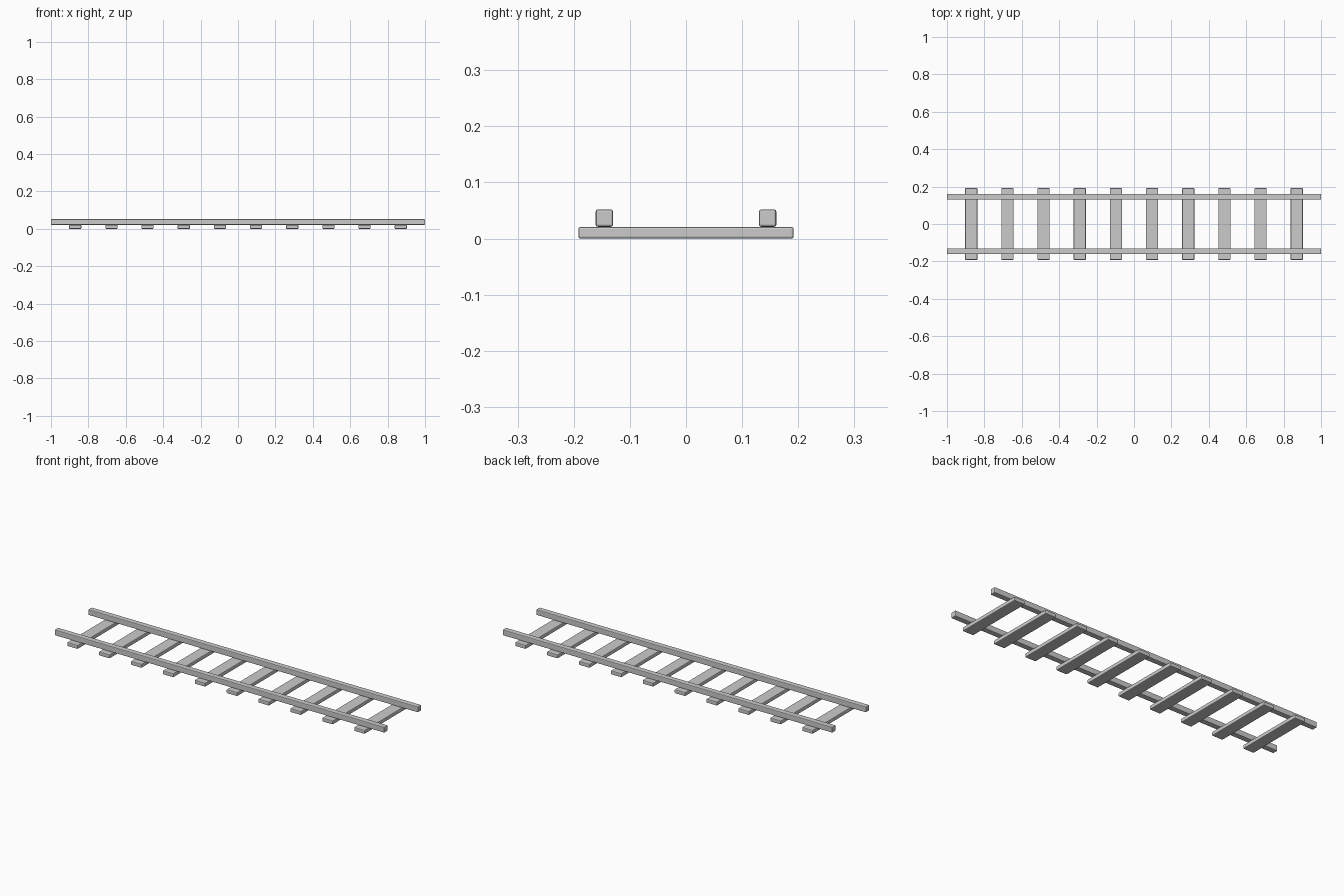
import bpy

if "Cube" in bpy.data.objects:
    bpy.data.objects.remove(bpy.data.objects["Cube"])


def bevelled_box(name, size, location, bevel):
    bpy.ops.mesh.primitive_cube_add(size=1, location=location)
    obj = bpy.context.object
    obj.name = name
    obj.scale = size
    bpy.ops.object.transform_apply(location=False, rotation=False, scale=True)
    mod = obj.modifiers.new("soft_edges", 'BEVEL')
    mod.width = bevel
    mod.segments = 2
    return obj


# Ten evenly spaced wooden ties
TIES = 10
SPACING = 0.1934
for i in range(TIES):
    x = (i - (TIES - 1) / 2) * SPACING
    bevelled_box(f"tie_{i + 1}", (0.065, 0.384, 0.021), (x, 0, 0.0105), 0.004)

# Two parallel rails resting on the ties
for name, side in (("front_rail", -1), ("back_rail", 1)):
    bevelled_box(name, (2.0, 0.031, 0.031), (0, side * 0.1455, 0.0365), 0.004)
